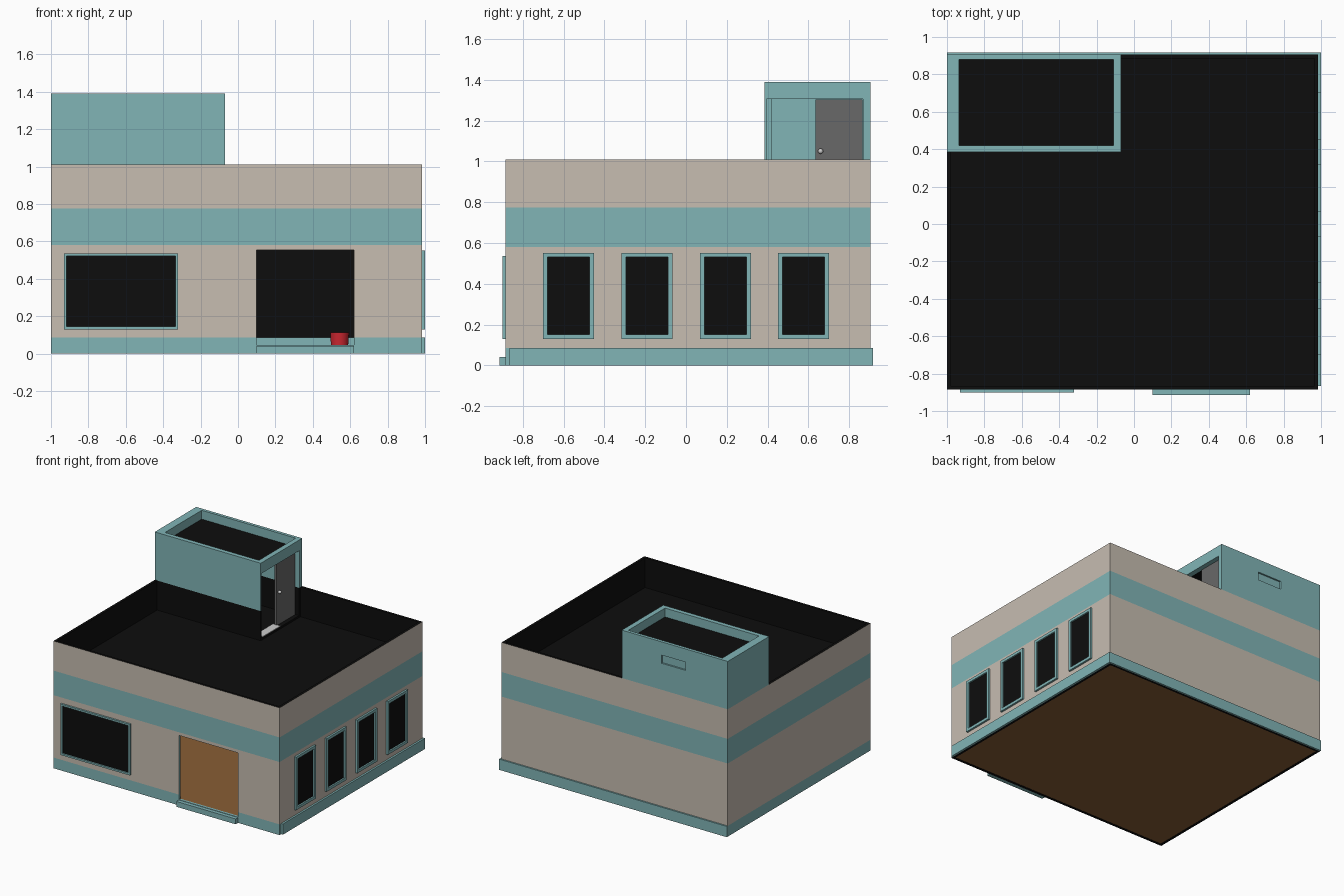
import bpy, bmesh, math

if "Cube" in bpy.data.objects:
    bpy.data.objects.remove(bpy.data.objects["Cube"])


def mat(name, c):
    m = bpy.data.materials.new(name)
    m.diffuse_color = (*c, 1)
    m.use_nodes = True
    m.node_tree.nodes["Principled BSDF"].inputs["Base Color"].default_value = m.diffuse_color
    return m


TEAL = mat("teal_paint", (0.22, 0.46, 0.47))
BEIGE = mat("beige_paint", (0.57, 0.51, 0.44))
BLACK = mat("black", (0.004, 0.004, 0.004))
WOOD = mat("wood_floor", (0.25, 0.11, 0.035))
RED = mat("red_plastic", (0.6, 0.02, 0.03))
GREY = mat("door_grey", (0.14, 0.14, 0.14))
PALE = mat("pale_metal", (0.6, 0.6, 0.6))


def finish(name, bm, mats):
    me = bpy.data.meshes.new(name)
    bmesh.ops.recalc_face_normals(bm, faces=bm.faces)
    bm.to_mesh(me)
    bm.free()
    for m in mats:
        me.materials.append(m)
    o = bpy.data.objects.new(name, me)
    bpy.context.collection.objects.link(o)
    return o


def box(name, x, y, z, m):
    bm = bmesh.new()
    bmesh.ops.create_cube(bm, size=1)
    for v in bm.verts:
        v.co = [r[0] + (c + 0.5) * (r[1] - r[0]) for c, r in zip(v.co, (x, y, z))]
    return finish(name, bm, [m])


def ring(name, outer, inner, levels, mats, bands, inside):
    """Rectangular wall loop; bands = material slot of each outer strip."""
    bm = bmesh.new()

    def loop(r, z):
        x0, x1, y0, y1 = r
        return [bm.verts.new((x, y, z)) for x, y in ((x0, y0), (x1, y0), (x1, y1), (x0, y1))]

    def bridge(a, b, slot):
        for i in range(4):
            j = (i + 1) % 4
            bm.faces.new((a[i], a[j], b[j], b[i])).material_index = slot

    out = [loop(outer, z) for z in levels]
    inn = [loop(inner, levels[0]), loop(inner, levels[-1])]
    for a, b, s in zip(out, out[1:], bands):
        bridge(a, b, s)
    bridge(inn[0], inn[1], inside)
    bridge(out[0], inn[0], inside)
    bridge(out[-1], inn[1], inside)
    return finish(name, bm, mats)


def cut(o, x, y, z):
    c = box("cutter", x, y, z, TEAL)
    md = o.modifiers.new("cut", 'BOOLEAN')
    md.operation, md.solver, md.object = 'DIFFERENCE', 'EXACT', c
    dg = bpy.context.evaluated_depsgraph_get()
    me = bpy.data.meshes.new_from_object(o.evaluated_get(dg))
    o.modifiers.clear()
    o.data = me
    bpy.data.objects.remove(c)


def window(name, a, z, place, b=0.018):
    """Frame of four bars plus dark pane; place maps (along, depth) ranges to x, y."""
    def part(n, u, d, w, m):
        x, y = place(u, d)
        box(n, x, y, w, m)
    d = (0, 0.015)
    part(name + "_sill", a, d, (z[0], z[0] + b), TEAL)
    part(name + "_head", a, d, (z[1] - b, z[1]), TEAL)
    for s, u in (("a", (a[0], a[0] + b)), ("b", (a[1] - b, a[1]))):
        part(name + "_jamb_" + s, u, d, (z[0] + b, z[1] - b), TEAL)
    part(name + "_pane", (a[0] + b, a[1] - b), (0, 0.003), (z[0] + b, z[1] - b), BLACK)


# main walls with painted bands, front doorway
walls = ring("main_walls", (-1, 0.985, -0.885, 0.905), (-0.98, 0.965, -0.865, 0.885),
             [0, 0.085, 0.58, 0.775, 1.01], [TEAL, BEIGE, BLACK], [0, 1, 0, 1], 2)
cut(walls, (0.10, 0.62), (-1, -0.8), (0.045, 0.555))
box("wood_floor", (-0.98, 0.965), (-0.865, 0.885), (0.002, 0.045), WOOD)
box("roof_slab", (-0.98, 0.965), (-0.865, 0.885), (0.76, 0.775), BLACK)

# plinth, inner skirting and front step
box("right_plinth", (0.985, 1.0), (-0.865, 0.917), (0, 0.085), TEAL)
box("back_plinth", (-1, 0.985), (0.905, 0.917), (0, 0.085), TEAL)
box("inner_skirting", (-0.98, 0.965), (0.875, 0.885), (0.045, 0.085), TEAL)
box("front_step", (0.10, 0.62), (-0.915, -0.885), (0, 0.042), TEAL)

# windows
window("front_window", (-0.93, -0.32), (0.13, 0.535),
       lambda u, d: (u, (-0.885 - d[1], -0.885 - d[0])), 0.014)
for i in range(4):
    y = -0.70 + i * 0.384
    window(f"side_window_{i + 1}", (y, y + 0.25), (0.13, 0.552),
           lambda u, d: ((0.985 + d[0], 0.985 + d[1]), u), 0.022)

# stair house on the roof
inner = (-0.935, -0.11, 0.42, 0.88)
tower = ring("stair_house", (-1, -0.07, 0.385, 0.905), inner,
             [1.01, 1.39], [TEAL], [0], 0)
base = ring("stair_house_base", (-0.98, -0.071, 0.386, 0.885), inner,
            [0.775, 1.01], [BLACK], [0], 0)
for o, lo in ((tower, 0.9), (base, 0.79)):
    cut(o, (-0.2, 0), (0.395, 0.868), (lo, 1.305 if o is tower else 1.1))
cut(tower, (-0.63, -0.42), (0.892, 1), (1.22, 1.285))
box("stair_house_roof", (-0.935, -0.11), (0.42, 0.88), (1.306, 1.32), BLACK)

# half-width roof door with knob and sill
box("roof_door", (-0.125, -0.105), (0.635, 0.865), (0.79, 1.303), GREY)
box("roof_door_sill", (-0.14, -0.075), (0.42, 0.64), (0.776, 0.795), PALE)
bpy.ops.mesh.primitive_uv_sphere_add(segments=16, ring_count=8, radius=0.013,
                                     location=(-0.095, 0.66, 1.05))
knob = bpy.context.object
knob.name = "door_knob"
knob.data.materials.append(PALE)
bpy.ops.object.shade_smooth_by_angle()

# red bucket standing inside
bpy.ops.mesh.primitive_cone_add(vertices=24, radius1=0.046, radius2=0.05, depth=0.067,
                                location=(0.543, -0.4, 0.0785))
bucket = bpy.context.object
bucket.name = "red_bucket"
bucket.data.materials.append(RED)
bpy.ops.object.shade_smooth_by_angle()
